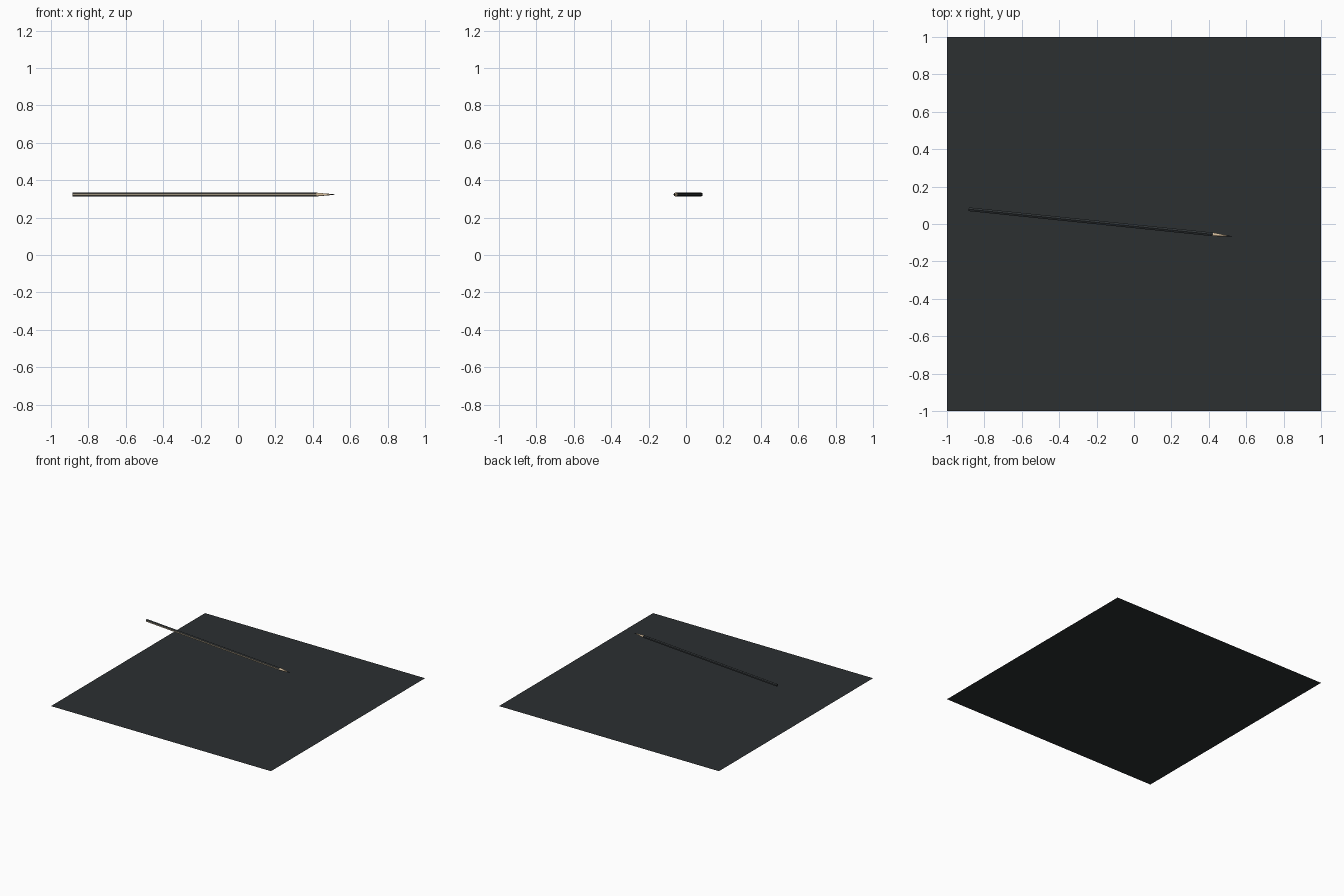
import bpy, bmesh
from math import atan2, cos, sin, pi

if "Cube" in bpy.data.objects:
    bpy.data.objects.remove(bpy.data.objects["Cube"])

START = (-0.884, 0.079, 0.323)          # blunt end of the pencil
ANGLE = atan2(-0.145, 1.409)            # heading in the ground plane
R = 0.0115                              # hexagon corner radius


def material(name, rgb):
    m = bpy.data.materials.new(name)
    m.diffuse_color = (*rgb, 1)
    m.use_nodes = True
    m.node_tree.nodes["Principled BSDF"].inputs["Base Color"].default_value = m.diffuse_color
    return m


DARK = material("dark_paint", (0.03, 0.035, 0.038))
TAN = material("tan_print", (0.33, 0.28, 0.20))
WOOD = material("wood", (0.72, 0.55, 0.36))
LEAD = material("graphite", (0.03, 0.03, 0.03))
SLATE = material("slate", (0.025, 0.029, 0.031))


def lathe(name, rings, sides, mats, cap_start=False, cap_end=False):
    """Loft (distance, radius) rings along local x, radius 0 makes a point."""
    bm = bmesh.new()
    loops = []
    for s, r in rings:
        if r == 0:
            loops.append([bm.verts.new((s, 0, 0))] * sides)
        else:
            loops.append([bm.verts.new((s, r * cos(pi / 2 + 2 * pi * i / sides),
                                        r * sin(pi / 2 + 2 * pi * i / sides)))
                          for i in range(sides)])
    for a, b in zip(loops, loops[1:]):
        for i in range(sides):
            j = (i + 1) % sides
            bm.faces.new(list(dict.fromkeys((a[i], a[j], b[j], b[i]))))
    if cap_start:
        bm.faces.new(loops[0])
    if cap_end:
        bm.faces.new(loops[-1])
    bmesh.ops.recalc_face_normals(bm, faces=bm.faces)
    me = bpy.data.meshes.new(name)
    bm.to_mesh(me)
    bm.free()
    for m in mats:
        me.materials.append(m)
    ob = bpy.data.objects.new(name, me)
    ob.location = START
    ob.rotation_euler = (0, 0, ANGLE)
    bpy.context.collection.objects.link(ob)
    return ob


# ground sheet
bpy.ops.mesh.primitive_plane_add(size=2)
sheet = bpy.context.object
sheet.name = "ground_sheet"
sheet.data.materials.append(SLATE)

# hexagonal painted shaft with a printed strip on the front flat
shaft = lathe("pencil_shaft", [(0, R), (1.312, R)], 6, [DARK, TAN], cap_start=True, cap_end=True)
for p in shaft.data.polygons:
    if p.normal.y < -0.9:
        p.material_index = 1

# sharpened wood cone and graphite point
wood = lathe("wood_cone", [(1.312, R * 0.86), (1.385, 0.0035)], 24, [WOOD])
lead = lathe("graphite_point", [(1.385, 0.0035), (1.417, 0)], 24, [LEAD])
for ob in (wood, lead):
    for p in ob.data.polygons:
        p.use_smooth = True
